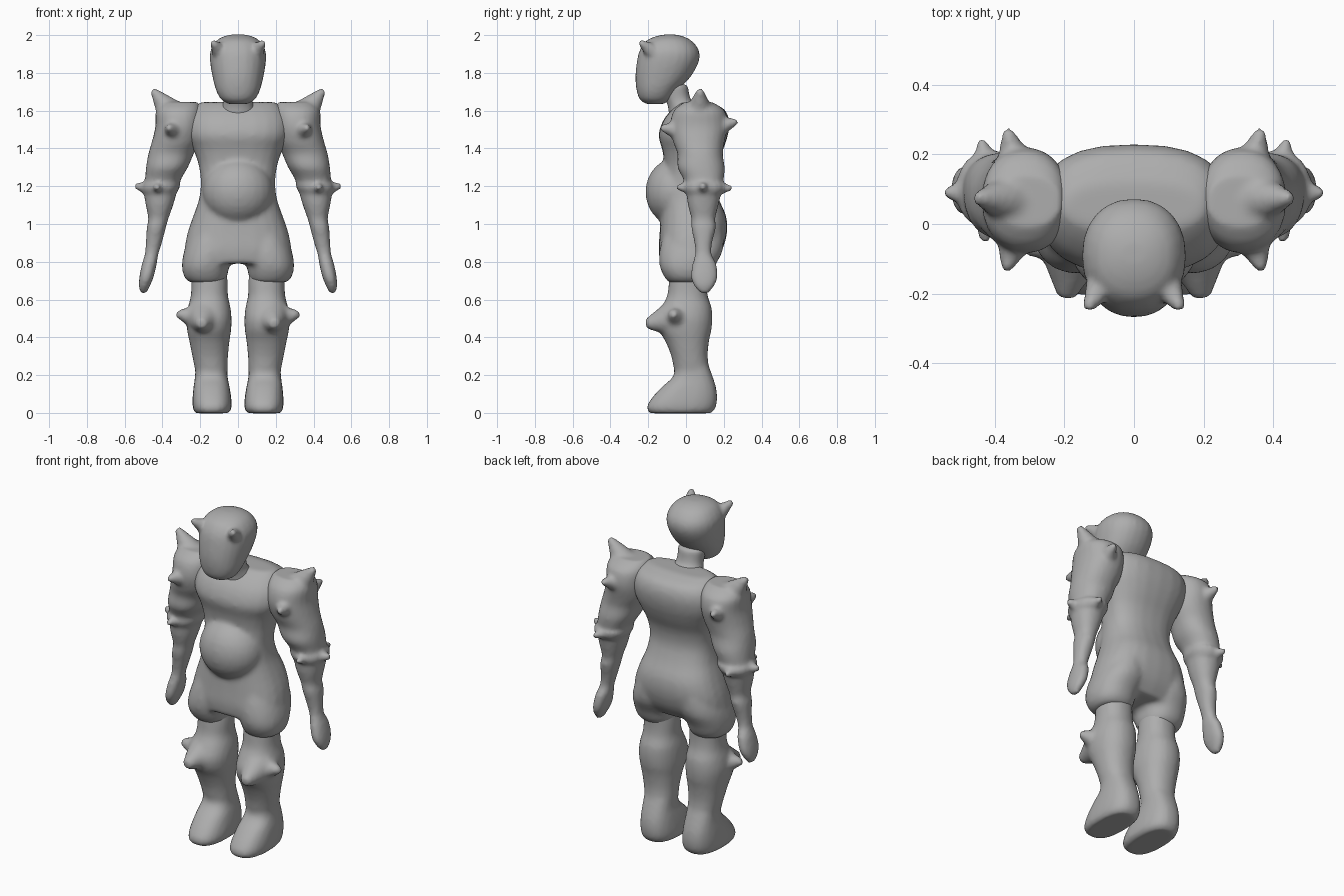
import bpy
import bmesh
import math
from mathutils import Vector, Matrix

grey = bpy.data.materials.new("plain grey")
grey.diffuse_color = (0.42, 0.42, 0.42, 1)


def spline(a, b, c, d, t):
    """Catmull-Rom blend of four rings."""
    return [0.5 * (2 * q + (r - p) * t + (2 * p - 5 * q + 4 * r - s) * t * t
                   + (3 * q - p - 3 * r + s) * t ** 3)
            for p, q, r, s in zip(a, b, c, d)]


def loft(bm, rings, side=1, power=2.2, n=24, steps=3):
    """Closed skin through rings given as (z, x min, x max, y min, y max)."""
    dense = []
    for i in range(len(rings) - 1):
        quad = [rings[max(i - 1, 0)], rings[i], rings[i + 1],
                rings[min(i + 2, len(rings) - 1)]]
        dense += [spline(*quad, k / steps) for k in range(steps)]
    dense.append(rings[-1])
    loops = []
    for z, x0, x1, y0, y1 in dense:
        loop = []
        for k in range(n):
            c, s = math.cos(math.tau * k / n), math.sin(math.tau * k / n)
            u = math.copysign(abs(c) ** (2 / power), c)
            v = math.copysign(abs(s) ** (2 / power), s)
            loop.append(bm.verts.new((side * ((x0 + x1) / 2 + u * (x1 - x0) / 2),
                                      (y0 + y1) / 2 + v * (y1 - y0) / 2, z)))
        loops.append(loop)
    for a, b in zip(loops, loops[1:]):
        for k in range(n):
            j = (k + 1) % n
            bm.faces.new((a[k], a[j], b[j], b[k]))
    bm.faces.new(loops[0][::-1])
    bm.faces.new(loops[-1])


def blob(bm, centre, radii, side=1):
    m = (Matrix.Translation((side * centre[0], centre[1], centre[2]))
         @ Matrix.Diagonal((*radii, 1)))
    bmesh.ops.create_uvsphere(bm, u_segments=24, v_segments=14, radius=1, matrix=m)


def horn(bm, base, tip, r0, r1=0.014, side=1):
    """Blunt tapered spike from base to tip."""
    a = Vector((side * base[0], base[1], base[2]))
    b = Vector((side * tip[0], tip[1], tip[2]))
    d = b - a
    m = Matrix.Translation((a + b) / 2) @ d.to_track_quat('Z', 'Y').to_matrix().to_4x4()
    bmesh.ops.create_cone(bm, cap_ends=True, segments=14, radius1=r0, radius2=r1,
                          depth=d.length, matrix=m)


def finish(bm, name, voxel=0.013, smooth=5):
    """Fuse the pieces of a part into one soft skin."""
    bmesh.ops.recalc_face_normals(bm, faces=bm.faces)
    mesh = bpy.data.meshes.new(name)
    bm.to_mesh(mesh)
    bm.free()
    mesh.materials.append(grey)
    mesh.polygons.foreach_set("use_smooth", [True] * len(mesh.polygons))
    ob = bpy.data.objects.new(name, mesh)
    bpy.context.collection.objects.link(ob)
    fuse = ob.modifiers.new("fuse", 'REMESH')
    fuse.mode = 'VOXEL'
    fuse.voxel_size = voxel
    fuse.use_smooth_shade = True
    soft = ob.modifiers.new("soften", 'SMOOTH')
    soft.factor = 0.5
    soft.iterations = smooth


# Head with two brow horns, and the neck leaning forward
bm = bmesh.new()
loft(bm, [(1.635, -.05, .05, -.21, -.12), (1.66, -.09, .09, -.245, -.08),
          (1.71, -.117, .117, -.262, -.04), (1.78, -.135, .135, -.268, .025),
          (1.86, -.148, .148, -.26, .068), (1.92, -.145, .145, -.245, .068),
          (1.97, -.115, .115, -.21, .03), (1.995, -.07, .07, -.155, -.02),
          (2.003, -.03, .03, -.11, -.06)])
for s in (-1, 1):
    horn(bm, (.085, -.16, 1.90), (.135, -.245, 1.965), .055, .014, s)
finish(bm, "head", 0.011)

bm = bmesh.new()
loft(bm, [(1.56, -.10, .10, -.09, .12), (1.62, -.088, .088, -.095, .07),
          (1.66, -.075, .075, -.11, .025), (1.74, -.08, .08, -.14, .01)])
finish(bm, "neck")

# Torso with round belly, hips and short flared trouser legs
bm = bmesh.new()
loft(bm, [(.79, -.26, .26, -.135, .14), (.86, -.282, .282, -.145, .19),
          (.95, -.268, .268, -.14, .217), (1.04, -.238, .238, -.135, .213),
          (1.13, -.207, .207, -.13, .175), (1.22, -.197, .197, -.125, .15),
          (1.31, -.208, .208, -.115, .16), (1.39, -.235, .235, -.125, .195),
          (1.47, -.27, .27, -.145, .222), (1.55, -.27, .27, -.12, .228),
          (1.61, -.24, .24, -.07, .20), (1.645, -.20, .20, -.02, .12)], power=2.5)
blob(bm, (0, -.055, 1.17), (.188, .16, .178))
for s in (-1, 1):
    loft(bm, [(.69, .075, .255, -.09, .10), (.72, .058, .285, -.115, .13),
              (.78, .045, .297, -.14, .155), (.86, .02, .285, -.14, .195),
              (.95, .02, .25, -.12, .20)], s)
finish(bm, "torso", 0.014)

for s, side in ((-1, "left"), (1, "right")):
    # Arm with three-horned shoulder guard, spiked elbow band and mitten hand
    bm = bmesh.new()
    loft(bm, [(1.645, .21, .40, -.01, .14), (1.60, .19, .435, -.065, .205),
              (1.52, .19, .437, -.085, .22), (1.44, .20, .455, -.07, .205),
              (1.37, .235, .475, -.045, .195), (1.30, .265, .487, -.045, .205),
              (1.24, .30, .492, -.015, .20), (1.18, .32, .50, 0, .19),
              (1.10, .343, .488, .01, .172), (1.03, .368, .475, .028, .155),
              (.98, .382, .483, .028, .158), (.90, .403, .488, .045, .138),
              (.84, .422, .493, .048, .135), (.79, .43, .508, .035, .16),
              (.72, .447, .522, .025, .168), (.67, .467, .525, .045, .148),
              (.635, .485, .515, .075, .12)], s)
    horn(bm, (.34, .07, 1.57), (.452, .075, 1.71), .09, .016, s)
    horn(bm, (.33, .13, 1.50), (.365, .272, 1.545), .075, .014, s)
    horn(bm, (.33, 0, 1.49), (.368, -.135, 1.51), .075, .014, s)
    loft(bm, [(1.165, .325, .503, -.003, .198), (1.19, .31, .512, -.015, .21),
              (1.215, .305, .505, -.013, .21)], s)
    horn(bm, (.45, .09, 1.19), (.546, .09, 1.20), .05, .014, s)
    horn(bm, (.42, .15, 1.19), (.44, .242, 1.19), .045, .014, s)
    horn(bm, (.42, .05, 1.19), (.43, -.05, 1.195), .045, .014, s)
    finish(bm, side + "_arm", 0.012, 4)

    # Leg with bulging knee guard, two blunt knee horns and shoe
    bm = bmesh.new()
    loft(bm, [(.82, .07, .25, -.08, .12), (.70, .055, .247, -.09, .11),
              (.62, .053, .25, -.10, .115), (.56, .04, .265, -.13, .135),
              (.50, .034, .275, -.155, .14), (.44, .036, .27, -.145, .135),
              (.38, .045, .258, -.11, .122), (.30, .053, .242, -.078, .115),
              (.22, .055, .226, -.062, .125)], s)
    loft(bm, [(.25, .06, .225, -.055, .12), (.19, .055, .228, -.07, .142),
              (.14, .045, .235, -.125, .158), (.09, .037, .24, -.172, .165),
              (.045, .033, .241, -.203, .162), (.015, .038, .236, -.205, .15),
              (-.002, .055, .222, -.19, .13)], s, 2.5)
    horn(bm, (.175, -.06, .50), (.195, -.212, .47), .11, .025, s)
    horn(bm, (.19, -.04, .50), (.325, -.07, .525), .085, .018, s)
    finish(bm, side + "_leg", 0.013, 4)
